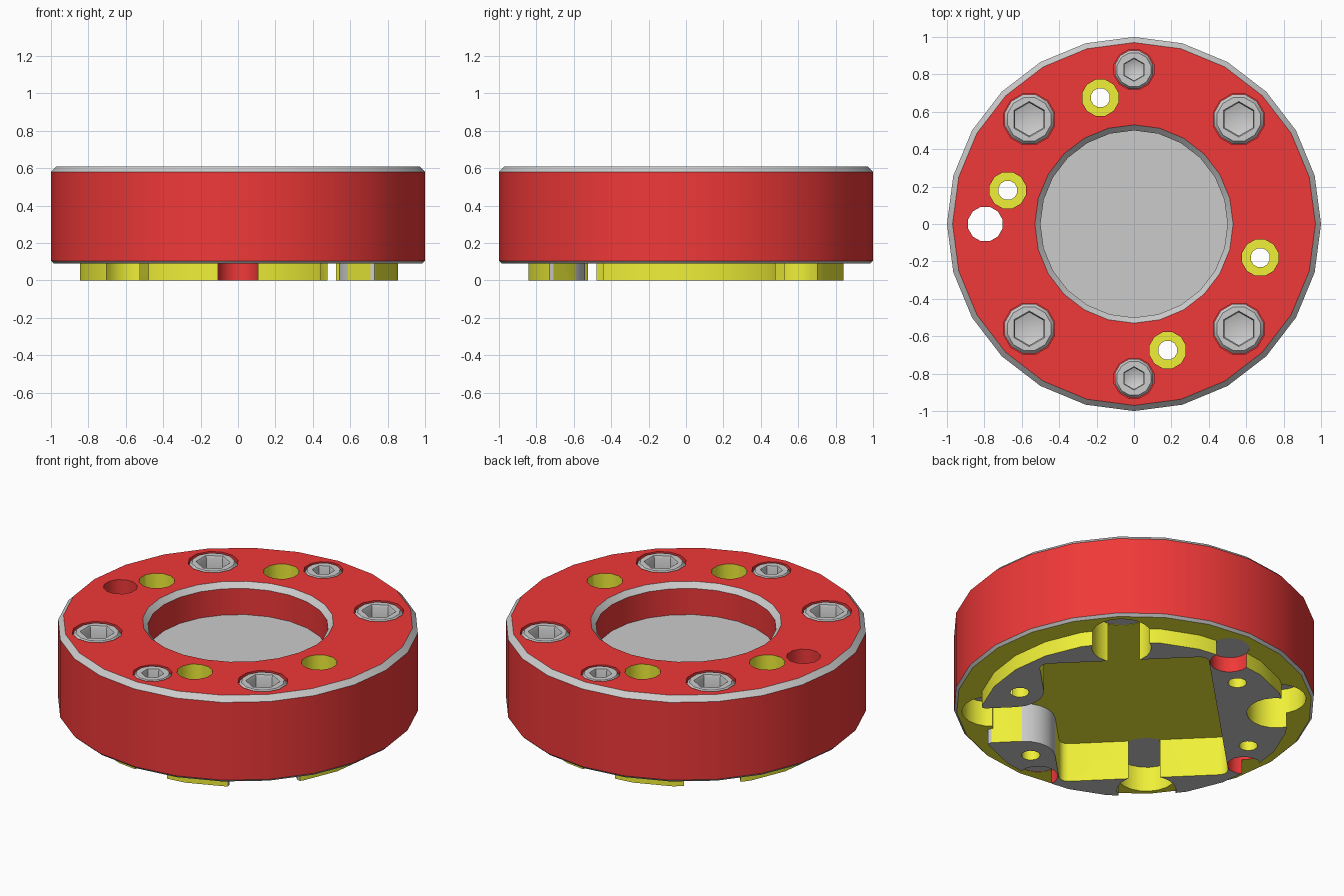
import bpy, bmesh
from math import cos, sin, pi, radians, sqrt

if "Cube" in bpy.data.objects:
    bpy.data.objects.remove(bpy.data.objects["Cube"])

def material(name, col):
    m = bpy.data.materials.new(name)
    m.diffuse_color = (*col, 1)
    m.use_nodes = True
    m.node_tree.nodes["Principled BSDF"].inputs["Base Color"].default_value = m.diffuse_color
    return m

MATS = [material("red", (0.87, 0.04, 0.04)), material("yellow", (0.87, 0.87, 0.04)),
        material("grey", (0.8, 0.8, 0.8))]
RED, YEL, GREY = 0, 1, 2

def finish(name, bm):
    bmesh.ops.recalc_face_normals(bm, faces=bm.faces)
    me = bpy.data.meshes.new(name)
    bm.to_mesh(me)
    bm.free()
    for m in MATS:
        me.materials.append(m)
    ob = bpy.data.objects.new(name, me)
    bpy.context.collection.objects.link(ob)
    return ob

def lathe(name, profile, mats, n, x=0, y=0, turn=0):
    """Revolve (r, z) points round a vertical axis; mats holds one index per segment."""
    bm = bmesh.new()
    rings = []
    for r, z in profile:
        if r == 0:
            rings.append([bm.verts.new((x, y, z))] * n)
        else:
            rings.append([bm.verts.new((x + r * cos(2 * pi * i / n + turn),
                                        y + r * sin(2 * pi * i / n + turn), z)) for i in range(n)])
    for a, b, m in zip(rings, rings[1:], mats):
        for i in range(n):
            j = (i + 1) % n
            f = bm.faces.new(dict.fromkeys((a[i], a[j], b[j], b[i])))
            f.material_index = m
    return finish(name, bm)

def prism(name, pts, z0, z1, grey=lambda s, t: False):
    """Extrude an outline given in axes turned -45 degrees; grey picks grey side faces."""
    bm = bmesh.new()
    k = 1 / sqrt(2)
    lo, hi = ([bm.verts.new(((s + t) * k, (t - s) * k, z)) for s, t in pts] for z in (z0, z1))
    faces = [bm.faces.new(lo), bm.faces.new(hi)]
    for i in range(len(pts)):
        j = (i + 1) % len(pts)
        f = bm.faces.new((lo[i], lo[j], hi[j], hi[i]))
        mid = [(p + q) / 2 for p, q in zip(pts[i], pts[j])]
        f.material_index = GREY if grey(*mid) else YEL
    for f in faces:
        f.material_index = YEL
    return finish(name, bm)

def arc(cx, cy, r, a0, a1, n=5):
    return [(cx + r * cos(radians(a0 + (a1 - a0) * i / n)),
             cy + r * sin(radians(a0 + (a1 - a0) * i / n))) for i in range(n + 1)]

def cut(ob, cutter):
    cutter.hide_render = True
    mod = ob.modifiers.new("cut", 'BOOLEAN')
    mod.operation = 'DIFFERENCE'
    mod.solver = 'EXACT'
    mod.material_mode = 'TRANSFER'
    mod.object = cutter
    bpy.context.view_layer.objects.active = ob
    bpy.ops.object.modifier_apply(modifier=mod.name)
    bpy.data.objects.remove(cutter)

def hole(ob, x, y, r, z0, z1, wall, end=None, n=12):
    end = wall if end is None else end
    cut(ob, lathe("cutter", [(0, z0), (r, z0), (r, z1), (0, z1)], [end, wall, end],
                  n, x, y, pi / n))

def smooth(ob):
    bpy.ops.object.select_all(action='DESELECT')
    ob.select_set(True)
    bpy.context.view_layer.objects.active = ob
    bpy.ops.object.shade_smooth_by_angle(angle=radians(31))

# flange body: stepped ring with chamfers and a shallow blind bore
body = lathe("flange_body",
             [(0, 0), (.855, 0), (.855, .09), (.985, .09), (1, .105), (1, .58), (.97, .61),
              (.53, .61), (.5, .58), (.5, .42), (0, .42)],
             [GREY, YEL, YEL, GREY, RED, GREY, RED, GREY, RED, GREY], 24)

# underside pocket with a filleted side slot
half = (arc(.42, -.604, .05, -90, 0, 3) + arc(.64, -.36, .17, 180, 90) + [(.8, -.19)])
half = arc(-.42, -.604, .05, 180, 270, 3) + half
pocket = half + [(s, -t) for s, t in reversed(half)]
cut(body, prism("cutter", pocket, -.1, .24,
                lambda s, t: .47 < s < .64 and abs(t) < .36 and abs(t) > .191))

# slot mouth through the outer rim of the raised pads
mouth = [(.75, -.19), (.81, -.19), (.833, -.205), (.85, -.24), (1.0, -.24)]
cut(body, prism("cutter", mouth + [(s, -t) for s, t in reversed(mouth)], -.1, .0899,
                lambda s, t: .8 < s < .9 and abs(t) > .19))

# bolt positions: four large, two small
D = .56
large = [(sx * D, sy * D) for sx in (-1, 1) for sy in (-1, 1)]
small = [(0, .825), (0, -.825)]
for x, y in large:
    hole(body, x, y, .165, -.1, .242, YEL, GREY, 20)
    hole(body, x, y, .14, .46, .8, RED)
for x, y in small:
    hole(body, x, y, .11, -.1, .0915, RED, GREY, 16)
    hole(body, x, y, .11, .46, .8, RED)

# locating pin hole
hole(body, -.795, 0, .095, -.1, .8, RED)

# counterbored through holes
for x, y in [(-.18, .675), (-.675, .18), (.675, -.18), (.18, -.675)]:
    hole(body, x, y, .1, .25, .8, YEL)
    hole(body, x, y, .052, -.1, .8, YEL)
smooth(body)

# socket head bolts
def bolt(name, x, y, r, hexr):
    head = lathe(name, [(0, .455), (r, .455), (r, .59), (r * .88, .61), (0, .61)],
                 [GREY] * 4, 12, x, y, pi / 12)
    cut(head, lathe("cutter", [(0, .47), (hexr, .5), (hexr, .595), (hexr * 1.25, .64), (0, .64)],
                    [GREY] * 4, 6, x, y, pi / 6))
    smooth(head)

for i, (x, y) in enumerate(large):
    bolt(f"large_bolt_{i + 1}", x, y, .136, .088)
for i, (x, y) in enumerate(small):
    bolt(f"small_bolt_{i + 1}", x, y, .106, .058)
